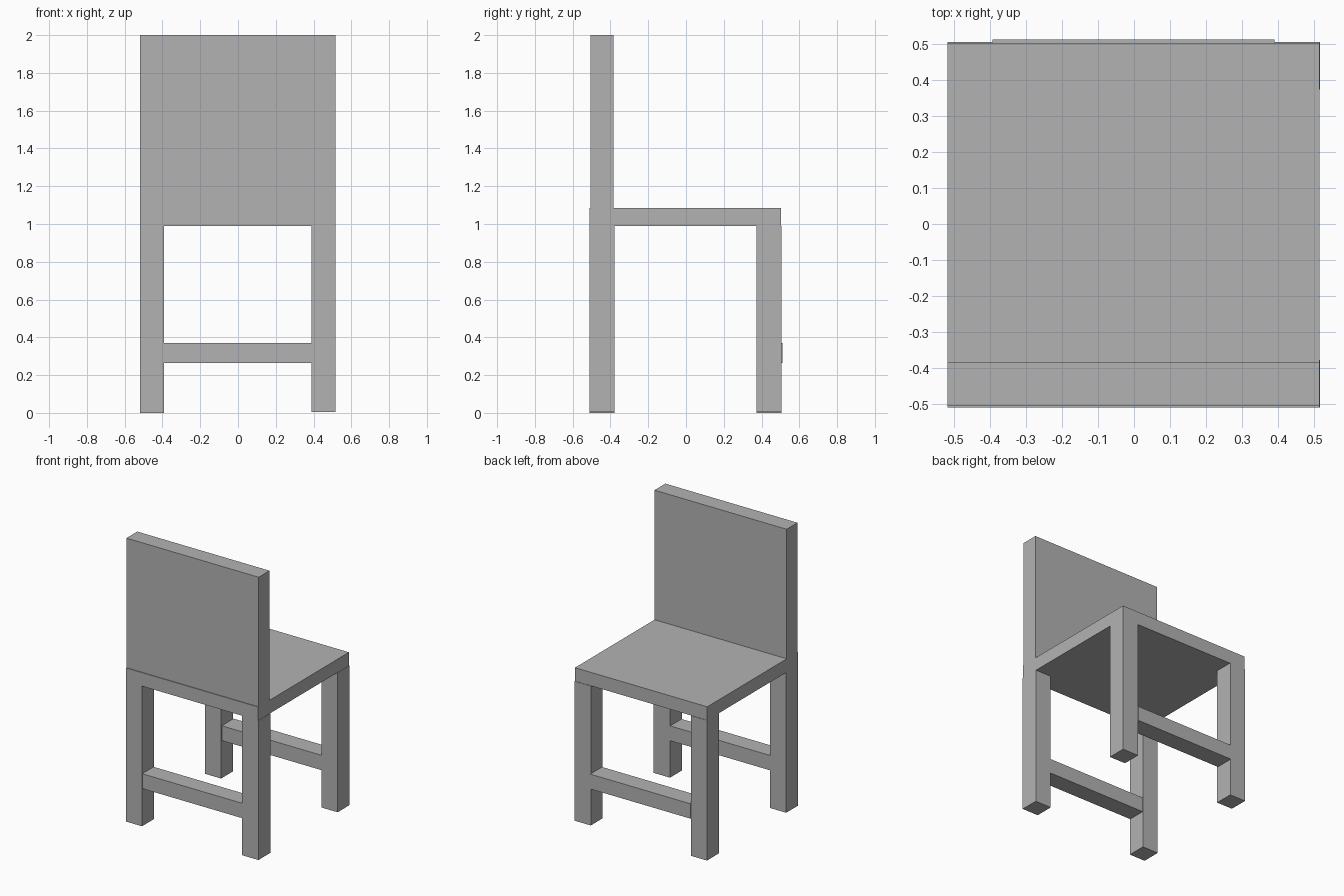
import bpy

cube = bpy.data.objects.get("Cube")
if cube:
    bpy.data.objects.remove(cube, do_unlink=True)

# Single flat grey for the whole chair
grey = bpy.data.materials.new("plain_grey")
grey.use_nodes = True
colour = (0.45, 0.45, 0.45, 1)
grey.diffuse_color = colour
grey.node_tree.nodes["Principled BSDF"].inputs["Base Color"].default_value = colour


def box(name, xs, ys, zs):
    """Add a box spanning the given (low, high) range on each axis."""
    spans = (xs, ys, zs)
    bpy.ops.mesh.primitive_cube_add(size=1, location=[(a + b) / 2 for a, b in spans])
    part = bpy.context.object
    part.name = name
    part.scale = [b - a for a, b in spans]
    bpy.ops.object.transform_apply(location=False, rotation=False, scale=True)
    part.data.materials.append(grey)
    return part


SEAT_BOTTOM, SEAT_TOP = 0.99, 1.085
LEFT, RIGHT = -0.518, 0.515

# Seat slab and upright backrest
box("seat", (LEFT, RIGHT), (-0.51, 0.503), (SEAT_BOTTOM, SEAT_TOP))
box("backrest", (LEFT, RIGHT), (-0.505, -0.384), (SEAT_TOP, 2.0))

# Four legs and a rung between each pair
LEG_WIDTH, RUNG_Z = 0.125, (0.265, 0.37)
for end, leg_y, rung_y in (("front", (-0.51, -0.378), (-0.507, -0.38)),
                           ("back", (0.373, 0.506), (0.38, 0.512))):
    box(end + "_right_leg", (LEFT, LEFT + LEG_WIDTH), leg_y, (0, SEAT_BOTTOM))
    box(end + "_left_leg", (RIGHT - LEG_WIDTH, RIGHT + 0.002), leg_y, (0.005, SEAT_BOTTOM))
    box(end + "_rung", (LEFT + LEG_WIDTH, RIGHT - LEG_WIDTH), rung_y, RUNG_Z)
